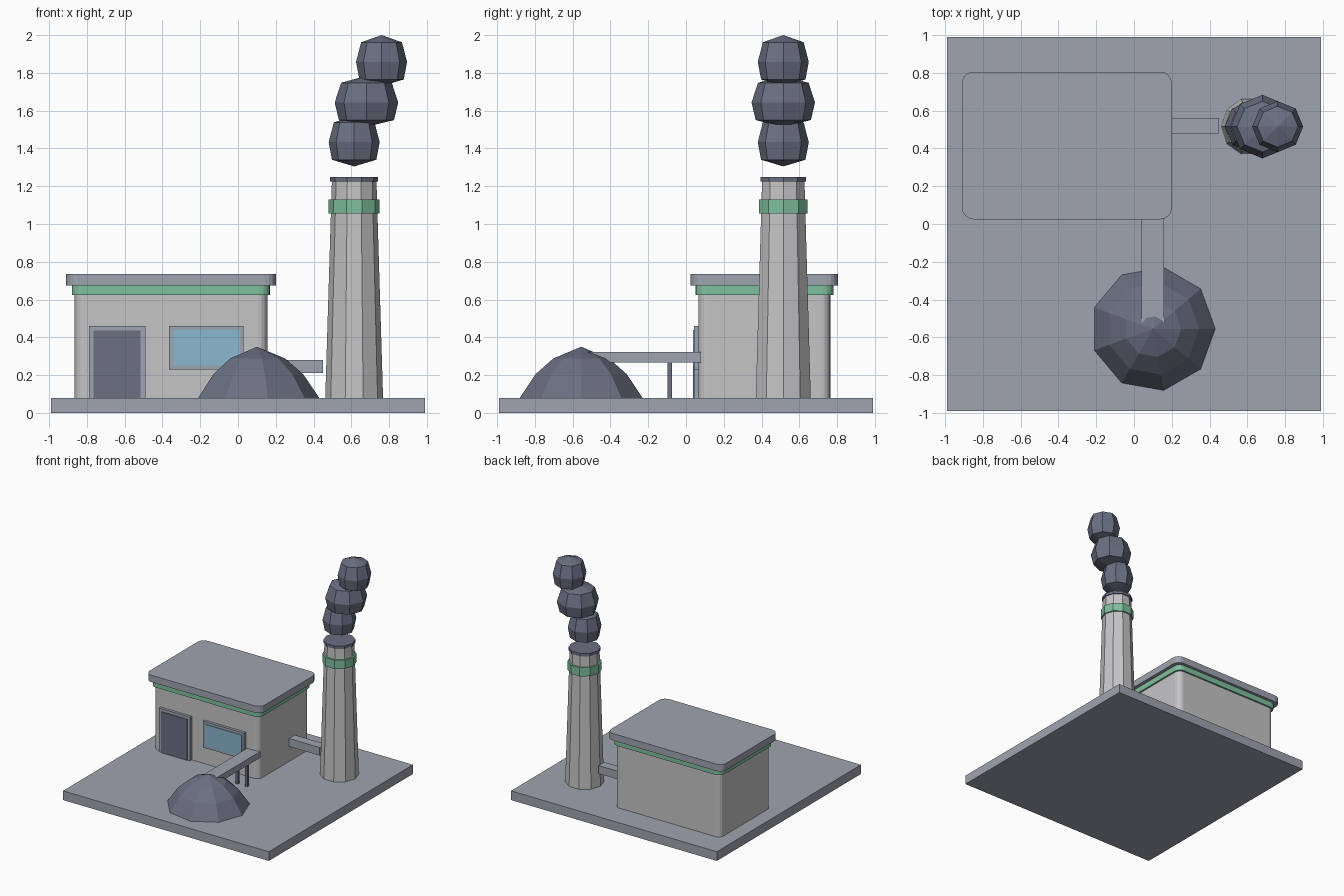
import bpy
import bmesh
from math import cos, sin, tau

cube = bpy.data.objects.get("Cube")
if cube:
    bpy.data.objects.remove(cube, do_unlink=True)


def material(name, rgb):
    """Flat material from an sRGB colour, stored as linear values."""
    linear = [(c / 255) ** 2.2 for c in rgb] + [1.0]
    mat = bpy.data.materials.new(name)
    mat.use_nodes = True
    mat.diffuse_color = linear
    mat.node_tree.nodes["Principled BSDF"].inputs["Base Color"].default_value = linear
    return mat


GREY = material("concrete grey", (157, 162, 174))
WALL = material("pale wall", (196, 195, 197))
DARK = material("dark slate", (106, 111, 129))
GREEN = material("mint green", (127, 190, 156))
GLASS = material("window blue", (138, 182, 207))


def finish(name, bm, mat, location=(0, 0, 0)):
    bmesh.ops.recalc_face_normals(bm, faces=bm.faces)
    mesh = bpy.data.meshes.new(name)
    bm.to_mesh(mesh)
    bm.free()
    mesh.materials.append(mat)
    obj = bpy.data.objects.new(name, mesh)
    obj.location = location
    bpy.context.collection.objects.link(obj)
    return obj


def box(name, mat, x, y, z, corner=0):
    """Box between (min, max) pairs, with optional rounded upright edges."""
    bm = bmesh.new()
    bmesh.ops.create_cube(bm, size=1)
    for v in bm.verts:
        for axis, (low, high) in enumerate((x, y, z)):
            v.co[axis] = low if v.co[axis] < 0 else high
    if corner:
        upright = [e for e in bm.edges
                   if abs(e.verts[0].co.z - e.verts[1].co.z) > 0.001]
        bmesh.ops.bevel(bm, geom=upright, offset=corner, segments=4,
                        profile=0.5, affect='EDGES')
    return finish(name, bm, mat)


def lathe(name, mat, profile, sides, location):
    """Turn (radius, height) points about z; radius 0 makes a pole."""
    bm = bmesh.new()
    rings = []
    for r, z in profile:
        if r == 0:
            rings.append([bm.verts.new((0, 0, z))] * sides)
        else:
            rings.append([bm.verts.new((r * cos(tau * i / sides),
                                        r * sin(tau * i / sides), z))
                          for i in range(sides)])
    for low, high in zip(rings, rings[1:]):
        for i in range(sides):
            j = (i + 1) % sides
            corners = dict.fromkeys((low[i], low[j], high[j], high[i]))
            bm.faces.new(list(corners))
    for ring in (rings[0], rings[-1]):
        if ring[0] is not ring[1]:
            bm.faces.new(ring)
    return finish(name, bm, mat, location)


# Ground slab
box("ground_slab", GREY, (-0.99, 0.99), (-0.99, 0.99), (0, 0.08))

# Building: walls, trim and roof share a centre and widen upward
CX, CY = -0.355, 0.415
for name, mat, hx, hy, z, corner in (
        ("walls", WALL, 0.51, 0.35, (0.08, 0.65), 0.05),
        ("wall_trim", GREEN, 0.525, 0.365, (0.625, 0.675), 0.055),
        ("roof", GREY, 0.555, 0.39, (0.675, 0.735), 0.06)):
    box(name, mat, (CX - hx, CX + hx), (CY - hy, CY + hy), z, corner)

# Door and window, each a frame with a thin plate
box("door_frame", GREY, (-0.79, -0.49), (0.042, 0.07), (0.08, 0.46))
box("door", DARK, (-0.765, -0.515), (0.036, 0.042), (0.08, 0.435))
box("window_frame", GREY, (-0.365, 0.03), (0.042, 0.07), (0.23, 0.46))
box("window_glass", GLASS, (-0.345, 0.01), (0.036, 0.042), (0.25, 0.438))

# Chimney
STACK = (0.615, 0.515, 0)
lathe("chimney", WALL, [(0.153, 0.08), (0.118, 1.23)], 10, STACK)
lathe("chimney_band", GREEN, [(0.135, 1.055), (0.135, 1.13)], 10, STACK)
lathe("chimney_cap", DARK, [(0.127, 1.225), (0.127, 1.25)], 10, STACK)

# Smoke puffs drifting to one side
puff = [(0, -1), (0.87, -0.74), (1, -0.05), (0.8, 0.72), (0, 1)]
for i, (x, z, width) in enumerate(((0.615, 1.44, 0.135),
                                   (0.68, 1.65, 0.168),
                                   (0.76, 1.865, 0.135))):
    lathe(f"smoke_puff_{i + 1}", DARK,
          [(r * width, h * 0.135) for r, h in puff], 8, (x, 0.515, z))

# Fuel heap
lathe("fuel_heap", DARK,
      [(0.33, 0.08), (0.245, 0.205), (0.15, 0.288), (0, 0.35)],
      9, (0.1, -0.555, 0))

# Conveyor with two legs, and the duct to the chimney
box("conveyor", GREY, (0.04, 0.16), (-0.52, 0.08), (0.268, 0.322))
for side, x in (("right", 0.055), ("left", 0.145)):
    box(f"conveyor_leg_{side}", DARK, (x - 0.012, x + 0.012),
        (-0.097, -0.073), (0.08, 0.27))
box("duct", GREY, (0.14, 0.45), (0.48, 0.56), (0.21, 0.28))
